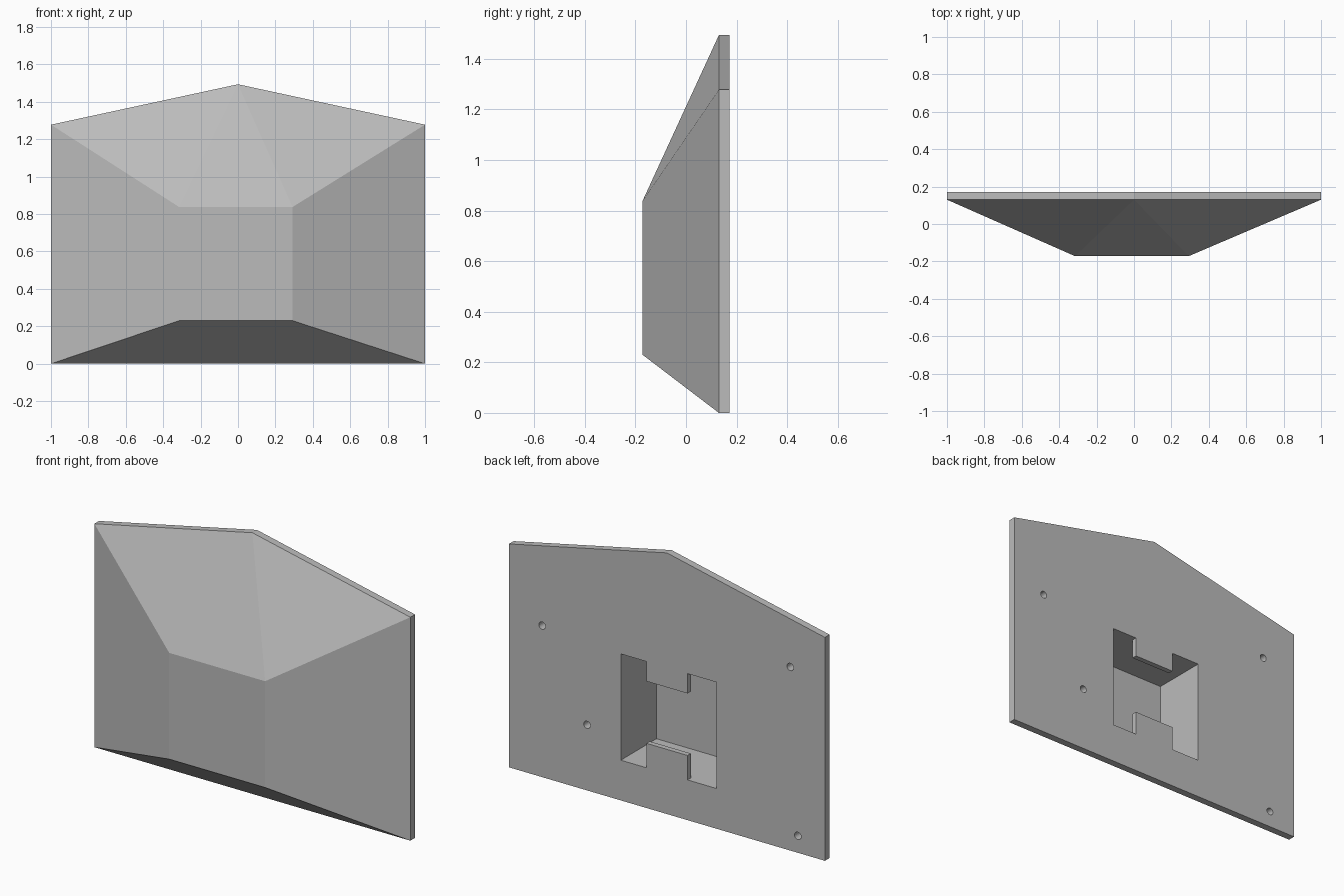
import bpy
import bmesh
from mathutils import Matrix

default = bpy.data.objects.get("Cube")
if default:
    bpy.data.objects.remove(default, do_unlink=True)

BACK, RIM, FRONT = 0.172, 0.13, -0.172      # y of back, rim edge and front face
X0, X1, Z0, Z1 = -0.315, 0.292, 0.23, 0.838  # front panel, also the pocket outline
TAB_X, TAB_LOW, TAB_HIGH = 0.13, 0.37, 0.725
TAB_Y, FLOOR_Y = 0.142, -0.15

grey = bpy.data.materials.new("plain grey")
grey.use_nodes = True
colour = (0.5, 0.5, 0.5, 1)
grey.diffuse_color = colour
grey.node_tree.nodes["Principled BSDF"].inputs["Base Color"].default_value = colour


def make_object(name, bm):
    bmesh.ops.recalc_face_normals(bm, faces=bm.faces[:])
    mesh = bpy.data.meshes.new(name)
    bm.to_mesh(mesh)
    bm.free()
    mesh.materials.append(grey)
    obj = bpy.data.objects.new(name, mesh)
    bpy.context.collection.objects.link(obj)
    return obj


def prism(name, outline, y0, y1):
    """Extrude an (x, z) outline from y0 to y1."""
    bm = bmesh.new()
    face = bm.faces.new([bm.verts.new((x, y0, z)) for x, z in outline])
    ext = bmesh.ops.extrude_face_region(bm, geom=[face])["geom"]
    verts = [g for g in ext if isinstance(g, bmesh.types.BMVert)]
    bmesh.ops.translate(bm, verts=verts, vec=(0, y1 - y0, 0))
    return make_object(name, bm)


def cut(target, cutter):
    cutter.hide_render = True
    cutter.hide_viewport = True
    mod = target.modifiers.new(cutter.name, "BOOLEAN")
    mod.operation = "DIFFERENCE"
    mod.solver = "EXACT"
    mod.object = cutter


# Faceted cover: pentagon rim tapering to a rectangular front panel
pentagon = [(-1, 0), (1, 0), (1, 1.278), (0, 1.494), (-1, 1.278)]
panel = [(X0, Z0), (X1, Z0), (X1, Z1), (X0, Z1)]
bm = bmesh.new()
for outline, y in ((pentagon, BACK), (pentagon, RIM), (panel, FRONT)):
    for x, z in outline:
        bm.verts.new((x, y, z))
bmesh.ops.convex_hull(bm, input=bm.verts[:])
bmesh.ops.dissolve_limit(bm, angle_limit=0.01, verts=bm.verts[:], edges=bm.edges[:])
cover = make_object("cover", bm)

# Deep rear pocket, with an H-shaped opening that leaves two tabs
cut(cover, prism("pocket_cutter", panel, FLOOR_Y, TAB_Y))
opening = [(X0, Z0), (-TAB_X, Z0), (-TAB_X, TAB_LOW), (TAB_X, TAB_LOW),
           (TAB_X, Z0), (X1, Z0), (X1, Z1), (TAB_X, Z1),
           (TAB_X, TAB_HIGH), (-TAB_X, TAB_HIGH), (-TAB_X, Z1), (X0, Z1)]
cut(cover, prism("opening_cutter", opening, TAB_Y - 0.01, BACK + 0.05))

# Blind screw holes in the back
bm = bmesh.new()
for x, z in ((0.79, 0.867), (-0.78, 1.05), (0.506, 0.375), (-0.828, 0.097)):
    place = Matrix.Translation((x, BACK, z)) @ Matrix.Rotation(1.5707963, 4, "X")
    bmesh.ops.create_cone(bm, cap_ends=True, segments=24, radius1=0.021,
                          radius2=0.021, depth=0.12, matrix=place)
cut(cover, make_object("screw_hole_cutter", bm))
